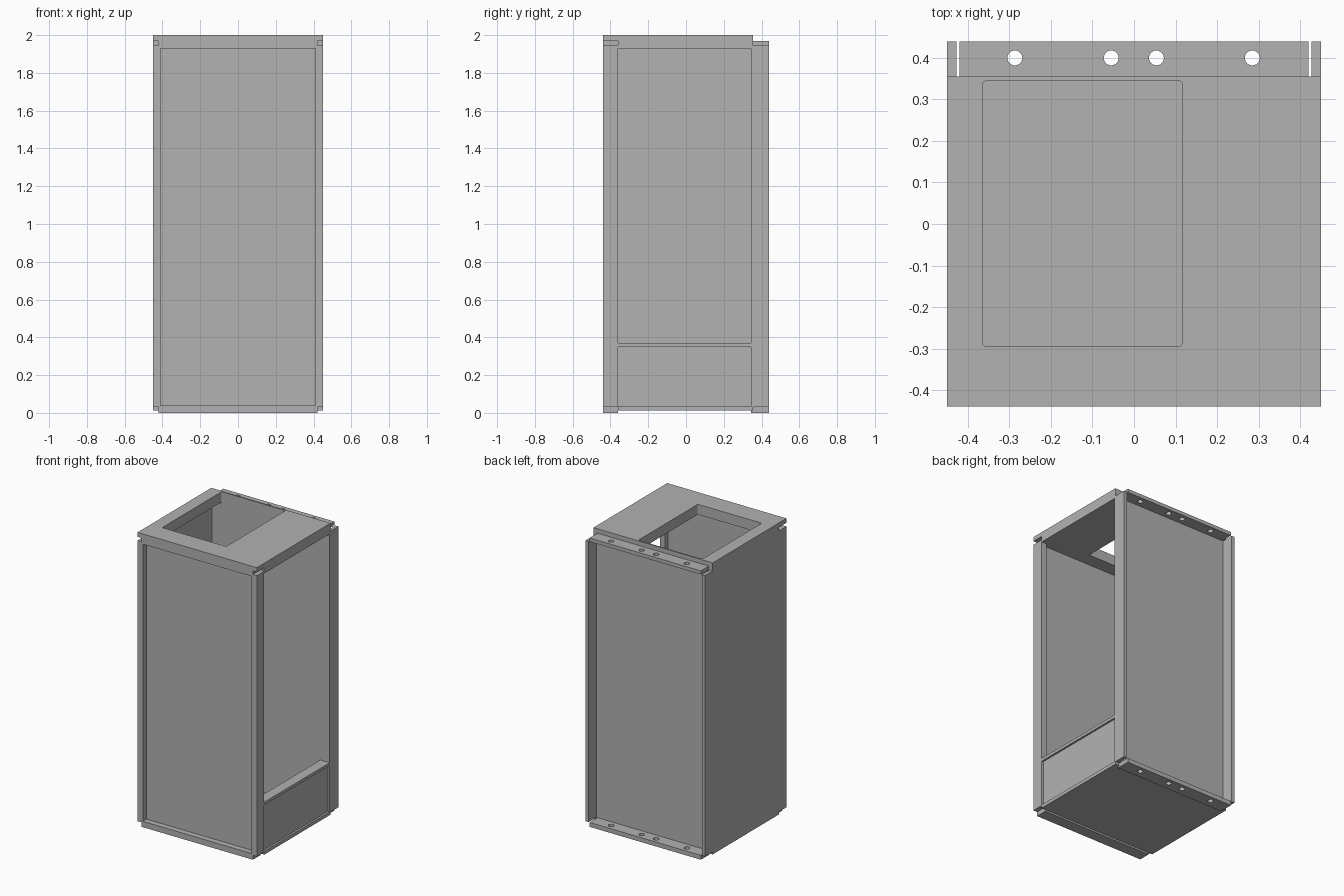
import bpy
import bmesh

old = bpy.data.objects.get("Cube")
if old:
    bpy.data.objects.remove(old, do_unlink=True)

# Single sheet-metal colour
grey = bpy.data.materials.new("metal_grey")
grey.use_nodes = True
COLOUR = (0.447, 0.447, 0.447, 1)
grey.diffuse_color = COLOUR
grey.node_tree.nodes["Principled BSDF"].inputs["Base Color"].default_value = COLOUR


def box(name, x, y, z, round_corners=0):
    """Box between the given limits; optionally rounds its upright edges."""
    bm = bmesh.new()
    bmesh.ops.create_cube(bm, size=1)
    for v in bm.verts:
        for i, (lo, hi) in enumerate((x, y, z)):
            v.co[i] = lo if v.co[i] < 0 else hi
    if round_corners:
        upright = [e for e in bm.edges
                   if abs(e.verts[0].co.z - e.verts[1].co.z) > 0.001]
        bmesh.ops.bevel(bm, geom=upright, offset=round_corners,
                        segments=3, profile=0.5, affect='EDGES')
    mesh = bpy.data.meshes.new(name)
    bm.to_mesh(mesh)
    bm.free()
    obj = bpy.data.objects.new(name, mesh)
    bpy.context.collection.objects.link(obj)
    mesh.materials.append(grey)
    return obj


def cut(obj, cutter):
    """Subtract the cutter and remove it."""
    mod = obj.modifiers.new("cut", 'BOOLEAN')
    mod.operation = 'DIFFERENCE'
    mod.solver = 'EXACT'
    mod.object = cutter
    bpy.context.view_layer.objects.active = obj
    bpy.ops.object.modifier_apply(modifier=mod.name)
    bpy.data.objects.remove(cutter, do_unlink=True)


W, FRONT, BACK = 0.45, -0.44, 0.44
INNER_FRONT, INNER_BACK = -0.36, 0.355
NOTCH = 0.42

# Top slab with a rectangular opening and slots at the front corners
top = box("top_slab", (-W, W), (FRONT, INNER_BACK), (1.93, 2.0))
cut(top, box("opening_cutter", (-0.365, 0.117), (-0.295, 0.345), (1.8, 2.1), 0.01))
for s in (-1, 1):
    cut(top, box("slot_cutter", sorted((s * NOTCH, s * 0.5)),
                 (-0.5, INNER_FRONT), (1.9, 1.97)))

# Rear mounting flanges, each with four round holes
for name, z in (("upper_back_flange", (1.945, 1.97)), ("lower_back_flange", (0, 0.03))):
    flange = box(name, (-NOTCH, NOTCH), (INNER_BACK - 0.01, BACK), z)
    for hx in (-0.287, -0.055, 0.054, 0.285):
        bpy.ops.mesh.primitive_cylinder_add(vertices=24, radius=0.018, depth=0.2,
                                            location=(hx, 0.4, sum(z) / 2))
        cut(flange, bpy.context.object)

# Corner columns
for side, s in (("right", -1), ("left", 1)):
    box("front_column_" + side, sorted((s * 0.41, s * W)),
        (FRONT, INNER_FRONT), (0.03, 1.945))
    box("back_column_" + side, sorted((s * 0.427, s * W)),
        (INNER_BACK - 0.01, BACK), (0.03, 1.945))

# Recessed front and back panels
box("front_panel", (-0.42, 0.42), (-0.40, -0.39), (0.02, 1.95))
box("back_panel", (-0.44, 0.44), (INNER_BACK - 0.01, INNER_BACK), (0.02, 1.96))

# Floor with a deeper front sill
box("floor", (-0.44, 0.44), (INNER_FRONT, INNER_BACK), (0.012, 0.035))
box("front_sill", (-NOTCH, NOTCH), (FRONT, INNER_FRONT), (0, 0.04))

# Closed side wall
box("right_wall", (-W, -W + 0.012), (INNER_FRONT, INNER_BACK), (0.012, 1.935))

# Low panel and rail under the open side
box("lower_side_panel", (0.425, 0.437), (INNER_FRONT, INNER_BACK), (0.02, 0.355))
box("side_rail", (0.38, W), (INNER_FRONT, INNER_BACK), (0.35, 0.37))
box("side_sill", (0.42, W), (INNER_FRONT, INNER_BACK), (0.012, 0.035))
